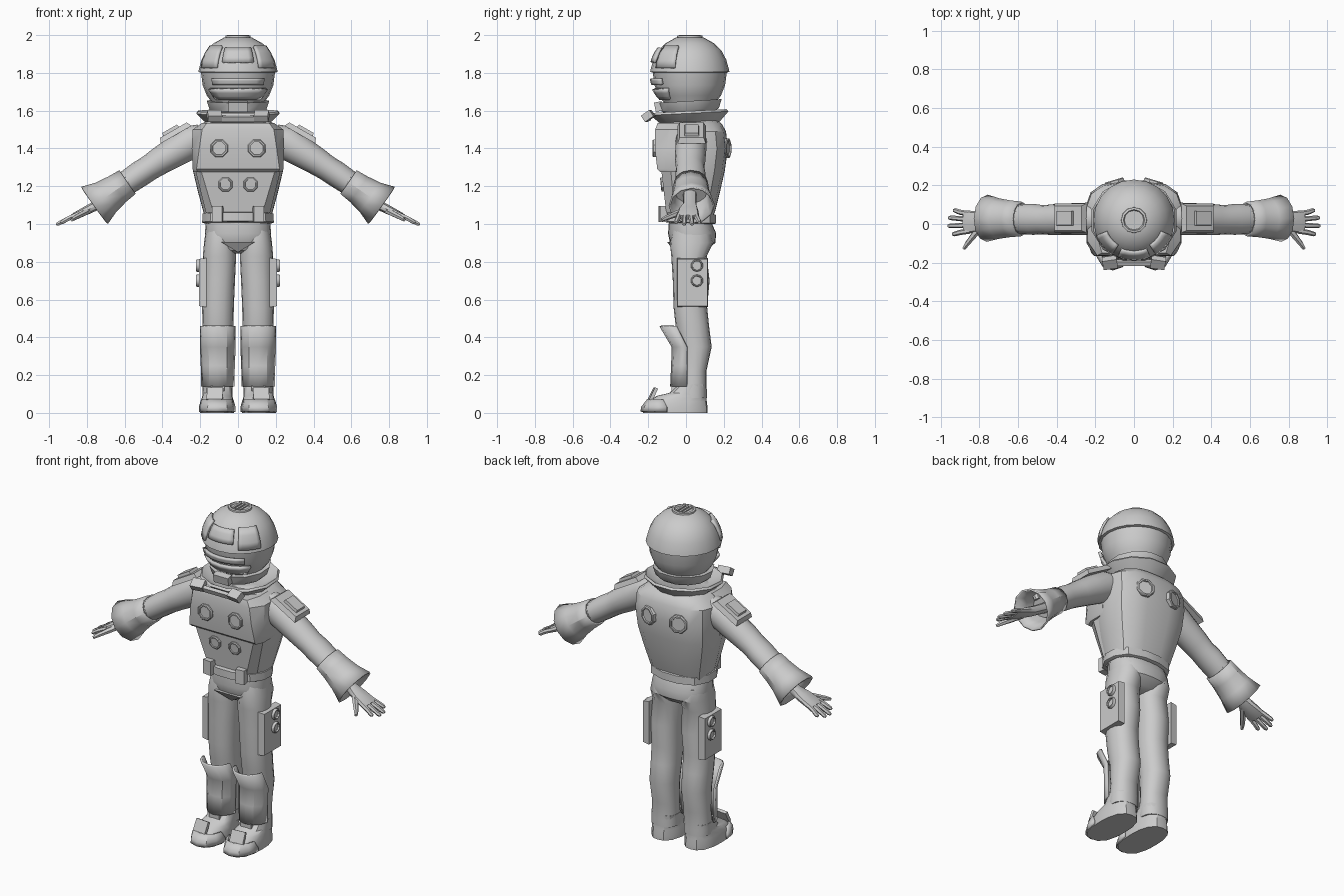
import bpy, math
from mathutils import Vector, Matrix

def mesh(name, verts, faces, mirror=False, thick=0):
    me = bpy.data.meshes.new(name)
    me.from_pydata([tuple(v) for v in verts], [], faces)
    ob = bpy.data.objects.new(name, me)
    bpy.context.collection.objects.link(ob)
    if thick:
        m = ob.modifiers.new("thickness", 'SOLIDIFY')
        m.thickness, m.offset = thick, 0
    if mirror:
        ob.modifiers.new("mirror", 'MIRROR')
    bpy.ops.object.select_all(action='DESELECT')
    ob.select_set(True)
    bpy.context.view_layer.objects.active = ob
    bpy.ops.object.mode_set(mode='EDIT')
    bpy.ops.mesh.select_all(action='SELECT')
    bpy.ops.mesh.normals_make_consistent(inside=False)
    bpy.ops.object.mode_set(mode='OBJECT')
    bpy.ops.object.shade_smooth_by_angle(angle=math.radians(33))
    return ob

def loft(name, rings, mirror=False, closed=True, caps=True, thick=0):
    n, k = len(rings[0]), len(rings)
    faces = [(a*n+i, a*n+(i+1) % n, (a+1)*n+(i+1) % n, (a+1)*n+i)
             for a in range(k-1) for i in range(n if closed else n-1)]
    if closed and caps:
        faces += [tuple(range(n)), tuple(range((k-1)*n, k*n))]
    return mesh(name, [p for r in rings for p in r], faces, mirror, thick)

def oval(c, u, v, n=16, power=2, turn=0.0):
    pts = []
    for i in range(n):
        a = 2*math.pi*(i+turn)/n
        s, t = math.cos(a), math.sin(a)
        f = (abs(s)**power + abs(t)**power)**(-1/power)
        pts.append(Vector(c) + Vector(u)*s*f + Vector(v)*t*f)
    return pts

def stack(name, rows, n=16, power=2, turn=0.0, mirror=False, caps=True, tilt=0, thick=0):
    # rows: z, x centre, x radius, y front, y back
    rings = [oval((cx, (f+b)/2, z), (rx, 0, 0), (0, (b-f)/2, 0), n, power, turn)
             for z, cx, rx, f, b in rows]
    for r in rings:
        for p in r:
            p.z += tilt*p.y
    return loft(name, rings, mirror, True, caps, thick)

def tube(name, rows, n=12, power=2, caps=True, thick=0):
    # rows: x, y, z, width radius, height radius
    rings = []
    for i, (x, y, z, ru, rv) in enumerate(rows):
        t = Vector(rows[min(i+1, len(rows)-1)][:3]) - Vector(rows[max(i-1, 0)][:3])
        t.normalize()
        w = t.cross(Vector((0, 1, 0))).normalized()
        rings.append(oval((x, y, z), t.cross(w)*ru, w*rv, n, power))
    return loft(name, rings, True, True, caps, thick)

def disc(name, c, axis, r, h, n=8, mirror=True):
    q = Vector(axis).to_track_quat('Z', 'Y')
    prof = [(r, -.02), (r, h*.7), (r*.9, h), (r*.75, h), (r*.72, h*.5)]
    rings = [oval(Vector(c) + q @ Vector((0, 0, d)), q @ Vector((a, 0, 0)),
                  q @ Vector((0, a, 0)), n, 2, .5) for a, d in prof]
    return loft(name, rings, mirror)

def box(name, c, size, rot=(0, 0, 0), mirror=False, taper=1.0):
    R = Matrix.Rotation(rot[2], 3, 'Z') @ Matrix.Rotation(rot[1], 3, 'Y') @ Matrix.Rotation(rot[0], 3, 'X')
    x, y, z = (s/2 for s in size)
    rings = [[Vector(c) + R @ Vector((sx*x*k, sy*y*k, sz*z)) for sx, sy in
              ((-1, -1), (1, -1), (1, 1), (-1, 1))] for sz, k in ((-1, 1), (1, taper))]
    return loft(name, rings, mirror)

HY = .02
def patch(name, a0, a1, z0, z1, out, mirror=False, shrink=1.0):
    # curved panel lying on the helmet
    rows = []
    for j in range(4):
        z = z0 + (z1-z0)*j/3
        k = 1 + (shrink-1)*j/3
        r = math.sqrt(.205**2 - (z-1.805)**2) + out
        angs = [math.radians(a0+(a1-a0)*i/6)*k for i in range(7)]
        rows.append([(r*math.sin(a), HY-r*math.cos(a), z) for a in angs])
    loft(name, rows, mirror, closed=False, thick=.016)

def lathe(name, prof, n=20):
    return stack(name, [(z, 0, r, HY-r, HY+r) for r, z in prof], n)

# helmet
lathe("helmet_lower", [(.12, 1.59), (.135, 1.64), (.165, 1.68), (.187, 1.735), (.197, 1.81)])
lathe("helmet_upper", [(.19, 1.80), (.21, 1.805), (.207, 1.82), (.193, 1.87), (.168, 1.918),
                       (.13, 1.956), (.072, 1.988)])
lathe("helmet_cap", [(.068, 1.98), (.066, 1.997), (.055, 2.0), (.05, 1.992)], 12)
for s in (-.022, 0, .022):
    box("cap_slat", (s, HY, 1.993), (.012, .085, .012))
patch("brow_panel", -24, 24, 1.855, 1.93, .002)
patch("side_brow_panel", 32, 68, 1.825, 1.94, .002, True)
patch("visor_bar", -42, 42, 1.738, 1.77, .002)
patch("jaw_guard", -48, 48, 1.662, 1.715, .008, shrink=1.1)

# neck ring and flared collar
stack("neck_ring", [(1.59, 0, .14, -.115, .16), (1.605, 0, .155, -.135, .18), (1.65, 0, .17, -.15, .195),
                    (1.65, 0, .14, -.12, .165)], 12, 2, .5, tilt=.06)
box("neck_clasp", (0, -.145, 1.622), (.1, .04, .05), (.2, 0, 0))
stack("collar", [(1.52, 0, .15, -.11, .17), (1.545, 0, .185, -.15, .195), (1.585, 0, .227, -.195, .232),
                 (1.597, 0, .218, -.185, .222), (1.56, 0, .15, -.12, .165)], 12, 2, .5, tilt=.05)
box("collar_bar", (0, -.2, 1.558), (.22, .022, .03), (.4, 0, 0))
box("collar_block", (.125, -.2, 1.572), (.075, .055, .04), (.6, 0, -.15), True)

# torso shell
stack("torso", [(1.0, 0, .17, -.09, .13), (1.07, 0, .185, -.1, .155), (1.17, 0, .212, -.11, .18),
                (1.28, 0, .238, -.115, .205), (1.40, 0, .247, -.12, .222), (1.49, 0, .243, -.12, .212),
                (1.53, 0, .195, -.11, .19), (1.56, 0, .13, -.08, .15)], 20, 3.2)

def plate(name, rows):
    # rows: z, half width, front half width, front y, shoulder y
    loft(name, [[(-w, .02, z), (-w, s, z), (-fw, f, z), (fw, f, z), (w, s, z), (w, .02, z)]
                for z, w, fw, f, s in rows])
plate("chest_plate", [(1.275, .235, .215, -.135, -.09), (1.29, .24, .22, -.152, -.095),
                      (1.40, .245, .205, -.165, -.1), (1.50, .24, .19, -.163, -.09), (1.535, .19, .165, -.15, -.07)])
plate("abdomen_plate", [(1.06, .17, .13, -.105, -.06), (1.28, .225, .195, -.13, -.08)])
disc("chest_dial", (.1, -.162, 1.40), (0, -1, 0), .05, .016)
disc("abdomen_dial", (.066, -.12, 1.21), (0, -1, -.1), .041, .014)
disc("back_dial", (.1, .212, 1.40), (.3, 1, 0), .056, .016)

# belt and hips
stack("belt", [(1.005, 0, .18, -.12, .15), (1.01, 0, .192, -.13, .16), (1.055, 0, .19, -.13, .16),
               (1.06, 0, .17, -.11, .14)], 12, 2.6, .5, tilt=-.04)
box("belt_buckle", (.108, -.122, 1.052), (.055, .04, .085), (0, 0, .15), True)
stack("hips", [(1.02, 0, .17, -.09, .13), (.95, 0, .175, -.095, .16), (.90, 0, .168, -.085, .155),
               (.86, 0, .12, -.06, .11), (.845, 0, .05, -.02, .06)], 20, 2.5)
loft("front_wedge", [[(-.09, y, .905), (.09, y, .905), (0, y2, .85)] for y, y2 in ((-.1, -.06), (.0, .0))])

# legs
stack("leg", [(.97, .095, .075, -.07, .13), (.90, .098, .082, -.085, .145), (.83, .098, .088, -.078, .11),
              (.70, .102, .086, -.07, .125), (.56, .106, .084, -.066, .112), (.46, .106, .082, -.055, .122),
              (.35, .106, .08, -.035, .136), (.22, .106, .078, -.022, .108), (.12, .108, .08, -.04, .11),
              (.08, .108, .08, -.04, .11)], 16, 2.3, mirror=True)

# thigh pouches
box("thigh_pouch", (.187, .035, .69), (.26, .165, .04), (0, math.pi/2, 0), True, .96)
for z in (.70, .78):
    disc("pouch_knob", (.2, .058, z), (1, 0, 0), .033, .022, 10)

# shin guards
cols = [(.018, 0), (.032, .5), (.06, .88), (.107, 1), (.153, .88), (.183, .5), (.196, 0)]
loft("shin_guard", [[(.107+(x-.107)*k, e+(f-e)*t, z) for x, t in cols]
     for z, e, f, k in ((.14, .005, -.078, .92), (.25, .005, -.073, .95), (.35, .005, -.07, 1), (.46, -.05, -.135, 1))],
     True, False, thick=.012)

# boots
stack("boot", [(0, .11, .09, -.228, .115), (.025, .11, .09, -.225, .115), (.06, .11, .086, -.2, .11),
               (.09, .109, .08, -.155, .108), (.105, .108, .078, -.09, .108), (.15, .107, .08, -.04, .108)],
      16, 2.6, mirror=True)
loft("toe_guard", [[(.11+(x-.107)*k, e+(f-e)*t, z) for x, t in cols]
     for z, e, f, k in ((.006, -.1, -.235, 1.03), (.03, -.1, -.232, 1.03), (.07, -.12, -.2, .9))],
     True, False, thick=.012)
box("toe_flap", (.122, -.175, .1), (.085, .018, .07), (-.45, 0, .1), True)
box("ankle_tab", (.107, -.062, .13), (.07, .03, .03), (0, 0, 0), True)

# arms and cuffs
tube("arm", [(.19, .03, 1.455, .08, .075), (.25, .027, 1.435, .083, .09), (.33, .025, 1.385, .082, .082),
             (.42, .022, 1.33, .08, .073), (.47, .022, 1.297, .075, .068), (.52, .024, 1.265, .08, .069),
             (.60, .026, 1.21, .077, .065)], 16)
tube("cuff", [(.585, .026, 1.222, .085, .071), (.64, .027, 1.184, .09, .077), (.70, .028, 1.141, .1, .09),
              (.76, .03, 1.098, .117, .116)], 12, caps=False, thick=.01)
tube("cuff_lining", [(.58, .026, 1.225, .08, .065), (.66, .027, 1.168, .085, .07)], 12)
disc("cuff_button", (.7, .0, 1.222), (.42, 0, .9), .02, .01)

# hands
tube("palm", [(.64, .02, 1.165, .035, .028), (.75, .02, 1.098, .036, .026), (.80, .013, 1.073, .052, .024),
              (.86, .01, 1.045, .06, .018), (.88, .01, 1.035, .057, .014)], 10, 2.6)
for y0, y1, tip in ((-.036, -.052, .94), (-.006, -.01, .963), (.024, .032, .96), (.052, .07, .935)):
    zt = 1.04 - (tip-.86)*.42
    tube("finger", [(.85, y0, 1.05, .014, .014), (.9, (y0+y1)/2, 1.028, .0135, .0135),
                    (tip-.01, y1, zt+.004, .012, .012), (tip, y1, zt, .007, .007)], 6)
tube("thumb", [(.79, -.01, 1.07, .02, .018), (.83, -.06, 1.05, .017, .016), (.865, -.105, 1.032, .013, .013),
               (.88, -.128, 1.022, .009, .009)], 6)

# shoulder pads
box("shoulder_pad", (.335, .03, 1.485), (.19, .15, .028), (0, .52, 0), True, .85)
box("shoulder_pad_top", (.355, .03, 1.492), (.1, .08, .028), (0, .52, 0), True, .9)
